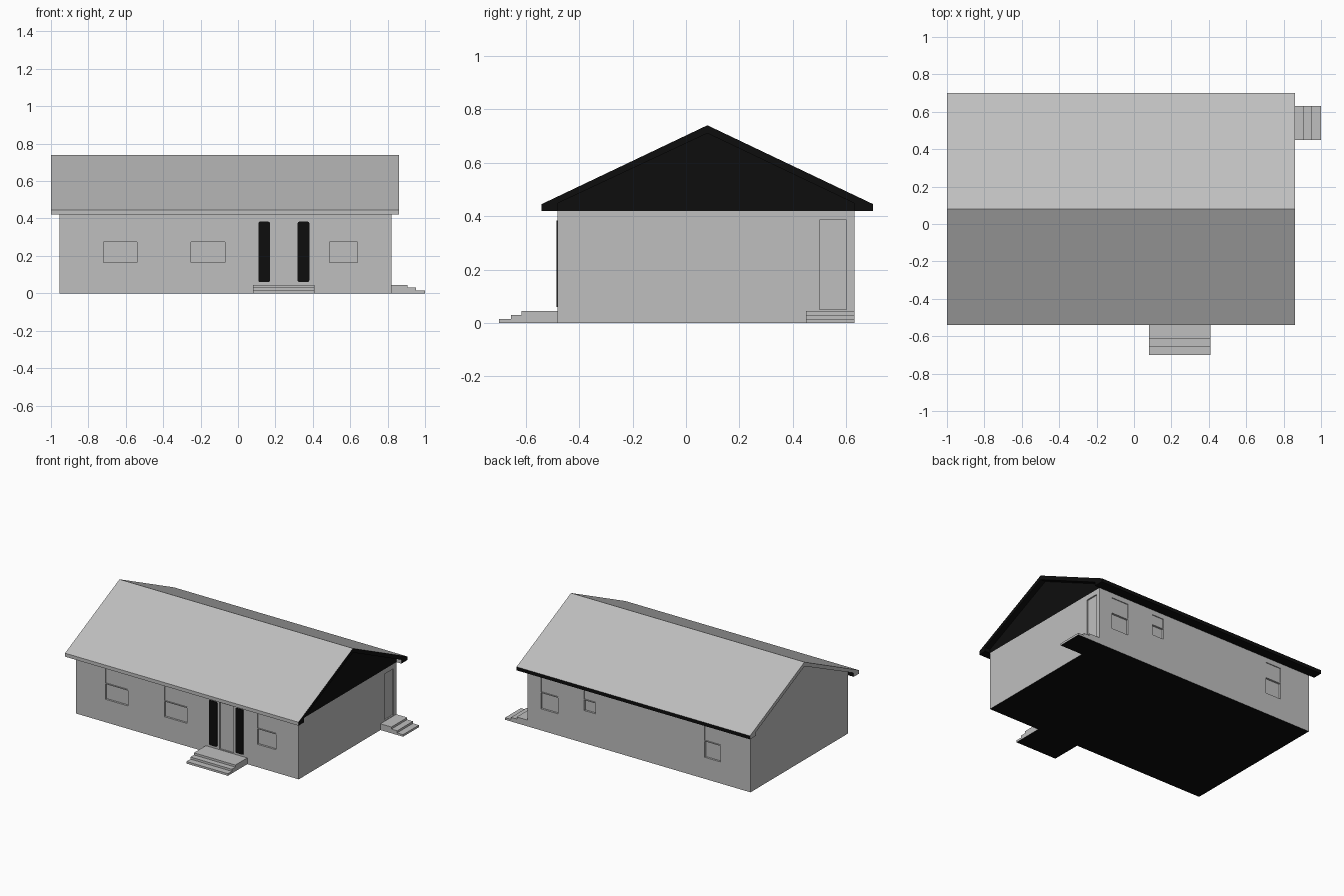
import bpy, bmesh
from mathutils import Vector

cube = bpy.data.objects.get("Cube")
if cube:
    bpy.data.objects.remove(cube, do_unlink=True)


def material(name, value):
    m = bpy.data.materials.new(name)
    m.use_nodes = True
    color = (value, value, value, 1)
    m.diffuse_color = color
    m.node_tree.nodes["Principled BSDF"].inputs["Base Color"].default_value = color
    return m


GREY = material("light_grey", 0.52)
BLACK = material("black", 0.004)


def finish(name, bm, is_black=lambda f: False):
    """Turn a bmesh into an object, blackening the faces picked by a rule."""
    bmesh.ops.recalc_face_normals(bm, faces=bm.faces)
    for f in bm.faces:
        f.material_index = int(is_black(f))
    me = bpy.data.meshes.new(name)
    bm.to_mesh(me)
    bm.free()
    me.materials.append(GREY)
    me.materials.append(BLACK)
    ob = bpy.data.objects.new(name, me)
    bpy.context.collection.objects.link(ob)
    return ob


def add_box(bm, lo, hi):
    lo, hi = Vector(lo), Vector(hi)
    verts = bmesh.ops.create_cube(bm, size=1)["verts"]
    for v in verts:
        v.co = (lo + hi) / 2 + v.co * (hi - lo)
    return verts


def add_prism(bm, profile, x0, x1):
    """Extrude a (y, z) profile along x."""
    face = bm.faces.new([bm.verts.new((x0, y, z)) for y, z in profile])
    new = bmesh.ops.extrude_face_region(bm, geom=[face])["geom"]
    moved = [g for g in new if isinstance(g, bmesh.types.BMVert)]
    bmesh.ops.translate(bm, verts=moved, vec=(x1 - x0, 0, 0))


def underside(f):
    return f.normal.z < -0.5 and f.calc_center_median().z < 0.01


LEFT, RIGHT = -0.955, 0.82
FRONT, BACK = -0.48, 0.63
RIDGE, EAVE, TOP = 0.08, 0.42, 0.74

# House walls
bm = bmesh.new()
add_box(bm, (LEFT, FRONT, 0), (RIGHT, BACK, EAVE))
walls = finish("walls", bm, underside)

# Window and door recesses: two sashes, the lower one set deeper
bm = bmesh.new()


def recess(side, x0, x1, z0, z1, depth):
    y = FRONT if side < 0 else BACK
    add_box(bm, (x0, min(y + side * 0.05, y - side * depth), z0),
            (x1, max(y + side * 0.05, y - side * depth), z1))


def window(side, x0, x1, z0, z1):
    middle = (z0 + z1) / 2
    recess(side, x0, x1, z0, middle, 0.014)
    recess(side, x0, x1, middle + 0.006, z1, 0.006)


for x0, x1 in ((-0.72, -0.54), (-0.25, -0.07), (0.49, 0.64)):
    window(-1, x0, x1, 0.165, 0.385)
for x0, x1, z0 in ((0.58, 0.715, 0.155), (0.28, 0.37, 0.235), (-0.715, -0.59, 0.155)):
    window(1, x0, x1, z0, 0.385)
recess(-1, 0.19, 0.30, 0.05, 0.385, 0.008)
add_box(bm, (RIGHT - 0.01, 0.50, 0.05), (RIGHT + 0.05, 0.60, 0.385))
cutter = finish("opening_cutter", bm)
cutter.hide_render = True
cutter.hide_viewport = True
cutter.display_type = 'WIRE'
cut = walls.modifiers.new("openings", 'BOOLEAN')
cut.operation = 'DIFFERENCE'
cut.solver = 'EXACT'
cut.object = cutter

# Gable walls under the roof
bm = bmesh.new()
add_prism(bm, [(FRONT, EAVE), (BACK, EAVE), (BACK, 0.45), (RIDGE, 0.72), (FRONT, 0.45)],
          LEFT, RIGHT)
finish("gables", bm, lambda f: f.normal.x > 0.5)

# Roof with boxed eaves, dark below and on two edges
bm = bmesh.new()
add_prism(bm, [(-0.54, EAVE), (-0.54, 0.445), (RIDGE, TOP), (0.70, 0.445), (0.70, EAVE),
               (BACK, EAVE), (BACK, 0.448), (RIDGE, 0.71), (FRONT, 0.448), (FRONT, EAVE)],
          -1.0, 0.86)
finish("roof", bm, lambda f: f.normal.x > 0.5 or f.normal.y > 0.9 or f.normal.z < -0.3)

# Shutters beside the front door
for name, x in (("right_shutter", 0.14), ("left_shutter", 0.35)):
    bm = bmesh.new()
    add_box(bm, (x - 0.031, FRONT - 0.005, 0.06), (x + 0.031, FRONT + 0.002, 0.383))
    edges = [e for e in bm.edges
             if abs(e.verts[0].co.y - e.verts[1].co.y) > 0.001]
    bmesh.ops.bevel(bm, geom=edges, offset=0.008, segments=2, profile=0.5, affect='EDGES')
    finish(name, bm, lambda f: True)

# Steps: outline of three treads, by distance from the wall
def steps(name, place, reaches):
    bm = bmesh.new()
    rise = 0.015
    outline = [(0, 0)]
    for i, reach in enumerate(reaches):
        outline += [(reach, i * rise), (reach, (i + 1) * rise)]
    outline.append((0, len(reaches) * rise))
    add_prism(bm, outline, 0, 1)
    for v in bm.verts:
        v.co = place(*v.co)
    finish(name, bm, underside)


steps("front_steps", lambda t, d, z: (0.08 + 0.33 * t, FRONT - d, z), (0.22, 0.175, 0.135))
steps("side_steps", lambda t, d, z: (RIGHT + d, 0.45 + 0.18 * t, z), (0.18, 0.133, 0.087))
